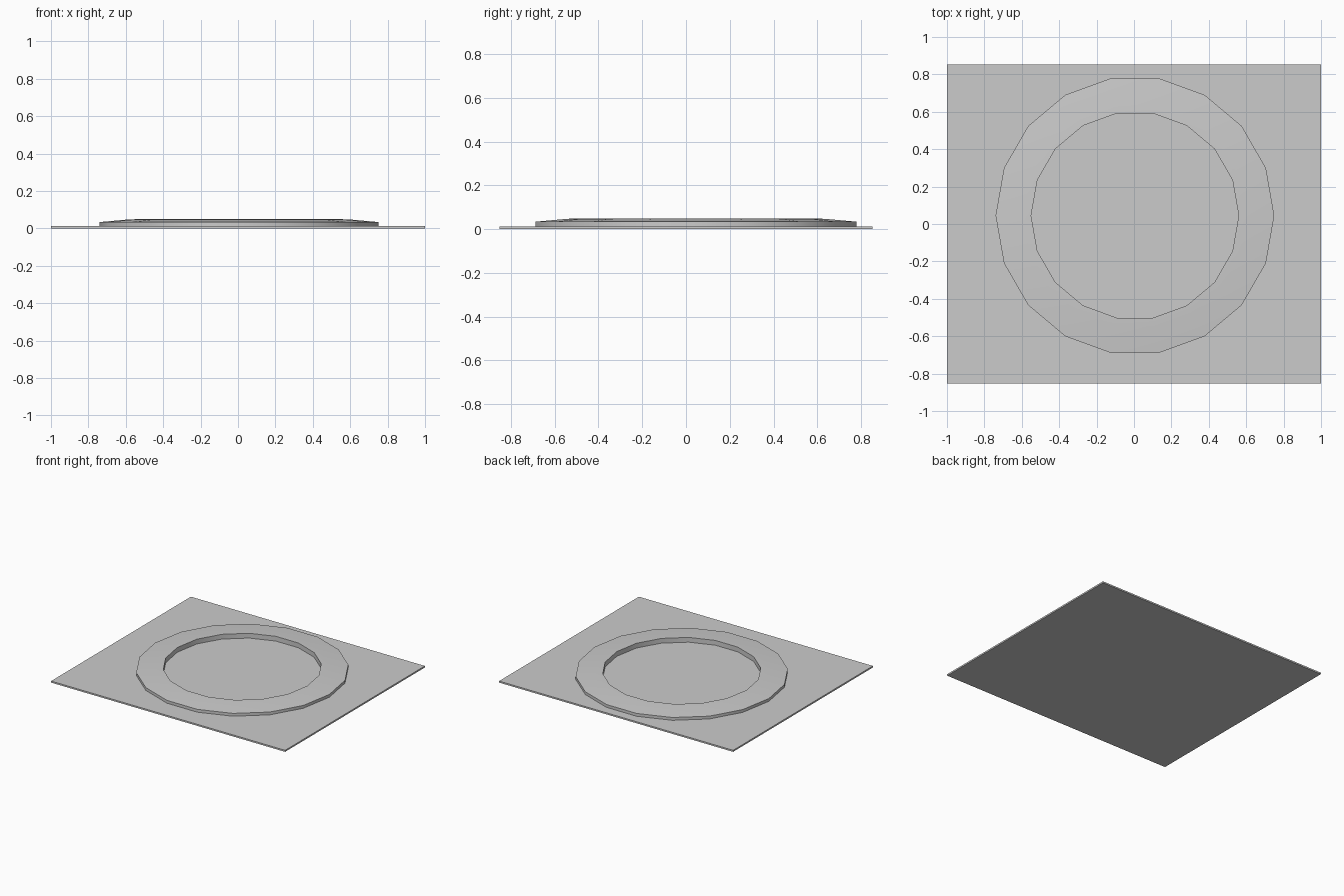
import bpy
import bmesh
import math

cube = bpy.data.objects.get("Cube")
if cube:
    bpy.data.objects.remove(cube, do_unlink=True)

SIDES = 18
PLATE_TOP = 0.012
CENTRE = (0.005, 0.045)

# Single plain grey
grey = bpy.data.materials.new("light_grey")
grey.use_nodes = True
colour = (0.6, 0.6, 0.6, 1.0)
grey.diffuse_color = colour
grey.node_tree.nodes["Principled BSDF"].inputs["Base Color"].default_value = colour


def make_object(name, bm):
    bmesh.ops.recalc_face_normals(bm, faces=bm.faces)
    mesh = bpy.data.meshes.new(name)
    bm.to_mesh(mesh)
    bm.free()
    mesh.materials.append(grey)
    obj = bpy.data.objects.new(name, mesh)
    bpy.context.collection.objects.link(obj)
    return obj


# Thin base plate
bm = bmesh.new()
bmesh.ops.create_cube(bm, size=1.0)
bmesh.ops.scale(bm, vec=(2.0, 1.706, PLATE_TOP), verts=bm.verts)
bmesh.ops.translate(bm, vec=(0, 0, PLATE_TOP / 2), verts=bm.verts)
make_object("base_plate", bm)

# Raised rim: closed (radius, height) section swept round the centre
section = [(0.745, PLATE_TOP - 0.004), (0.745, 0.034), (0.60, 0.047),
           (0.555, 0.049), (0.555, PLATE_TOP - 0.004)]
bm = bmesh.new()
rings = []
for i in range(SIDES):
    a = math.tau * i / SIDES
    rings.append([bm.verts.new((CENTRE[0] + r * math.cos(a),
                                CENTRE[1] + r * math.sin(a), z))
                  for r, z in section])
for i in range(SIDES):
    here, after = rings[i], rings[(i + 1) % SIDES]
    for j in range(len(section)):
        k = (j + 1) % len(section)
        bm.faces.new((here[j], after[j], after[k], here[k]))
rim = make_object("raised_rim", bm)

# Smooth the gentle slope, keep the wall edges sharp
bpy.ops.object.select_all(action='DESELECT')
rim.select_set(True)
bpy.context.view_layer.objects.active = rim
bpy.ops.object.shade_smooth_by_angle(angle=math.radians(30))
